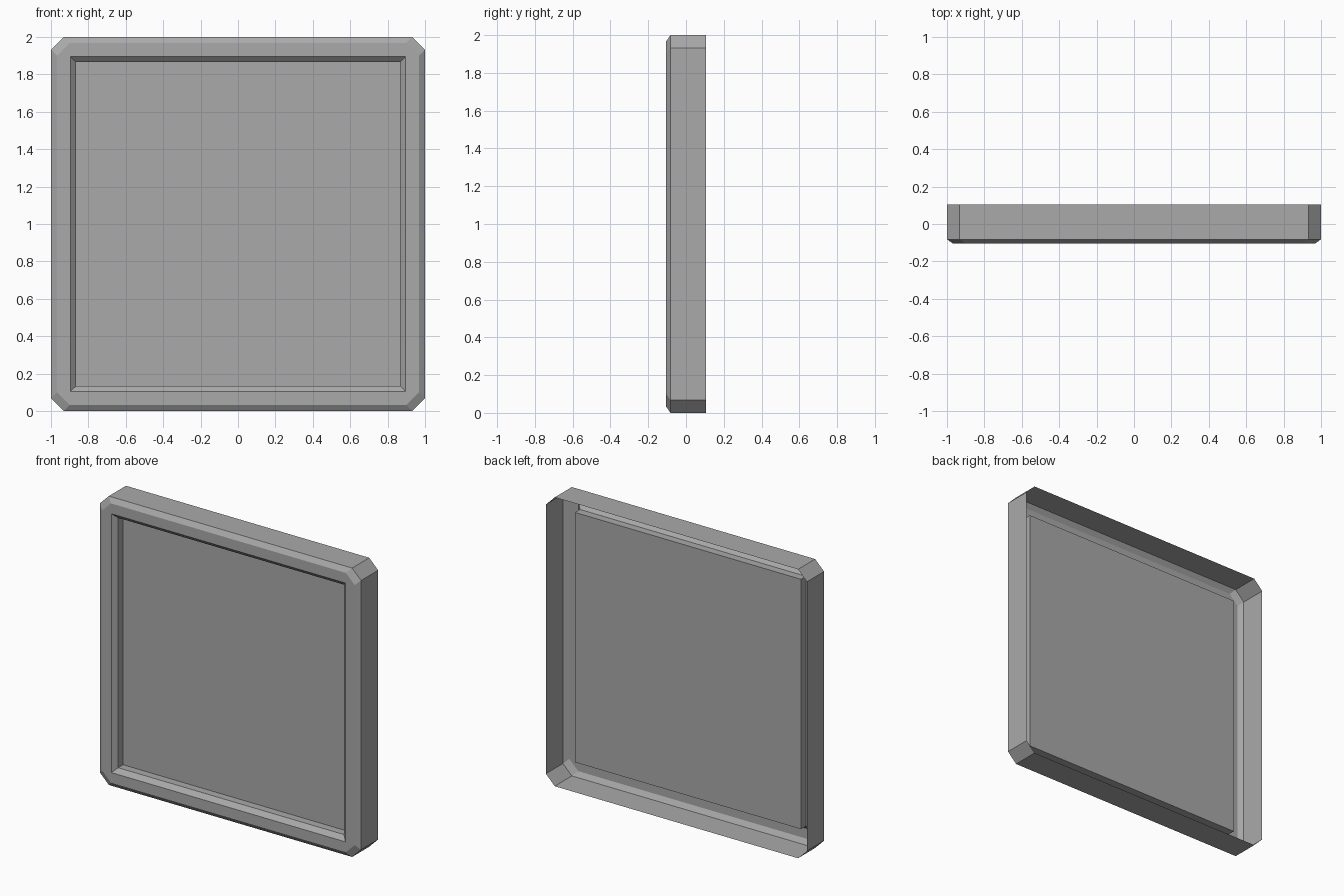
import bpy
import bmesh

cube = bpy.data.objects.get("Cube")
if cube:
    bpy.data.objects.remove(cube, do_unlink=True)

GREY = (0.4, 0.4, 0.4, 1.0)
grey = bpy.data.materials.new("plain grey")
grey.use_nodes = True
grey.diffuse_color = GREY
grey.node_tree.nodes["Principled BSDF"].inputs["Base Color"].default_value = GREY


def ring(bm, half, cut, y):
    """Square loop with clipped corners, counterclockwise from the front."""
    k = half - cut
    outline = [(-k, -half), (k, -half), (half, -k), (half, k),
               (k, half), (-k, half), (-half, k), (-half, -k)]
    return [bm.verts.new((x, y, z + 1)) for x, z in outline]


def build(name, profile, capped=False):
    """Skin a stack of loops, optionally closing the last one."""
    bm = bmesh.new()
    loops = [ring(bm, *p) for p in profile]
    for a, b in zip(loops, loops[1:]):
        for i in range(len(a)):
            j = (i + 1) % len(a)
            bm.faces.new((a[i], a[j], b[j], b[i]))
    if capped:
        bm.faces.new(loops[-1])
    # Square loops have coincident corner points
    bmesh.ops.remove_doubles(bm, verts=bm.verts, dist=0.0001)
    mesh = bpy.data.meshes.new(name)
    bm.to_mesh(mesh)
    bm.free()
    mesh.materials.append(grey)
    obj = bpy.data.objects.new(name, mesh)
    bpy.context.collection.objects.link(obj)
    return obj


INNER = 0.865
PANEL_Y = -0.022

# Open-backed frame: side wall, front chamfer, flat rim, inner bevel, inner wall
build("frame", [
    (1.0, 0.068, 0.105),
    (1.0, 0.068, -0.082),
    (0.967, 0.067, -0.105),
    (0.896, 0, -0.105),
    (INNER, 0, -0.076),
    (INNER, 0, PANEL_Y),
])

# Recessed flat panel closing the frame opening
build("panel", [(INNER, 0, PANEL_Y)], capped=True)
